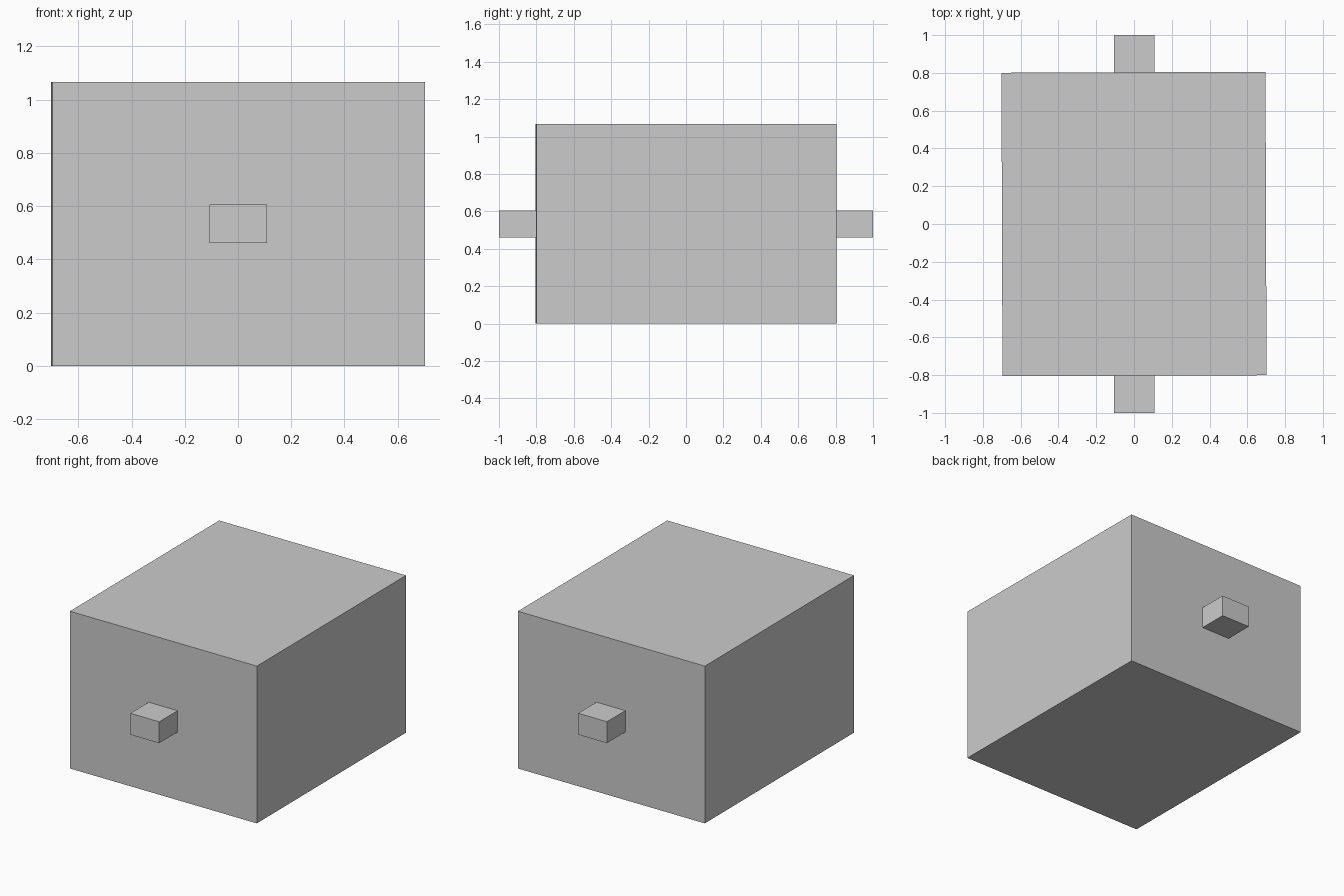
import bpy
from math import radians

if "Cube" in bpy.data.objects:
    bpy.data.objects.remove(bpy.data.objects["Cube"])


def box(name, lo, hi, turn=0.0):
    """Axis-aligned block between two corners, optionally turned about z."""
    centre = [(a + b) / 2 for a, b in zip(lo, hi)]
    bpy.ops.mesh.primitive_cube_add(size=1, location=centre)
    ob = bpy.context.object
    ob.name = name
    ob.scale = [b - a for a, b in zip(lo, hi)]
    bpy.ops.object.transform_apply(location=False, rotation=False, scale=True)
    ob.rotation_euler.z = turn
    return ob


# main block, turned very slightly
box("body", (-0.699, -0.803, 0), (0.699, 0.803, 1.066), radians(0.2))

# small pegs on the front and back faces
for name, y0, y1 in (("front_peg", -1.0, -0.80), ("back_peg", 0.80, 1.0)):
    box(name, (-0.107, y0, 0.461), (0.109, y1, 0.606))
